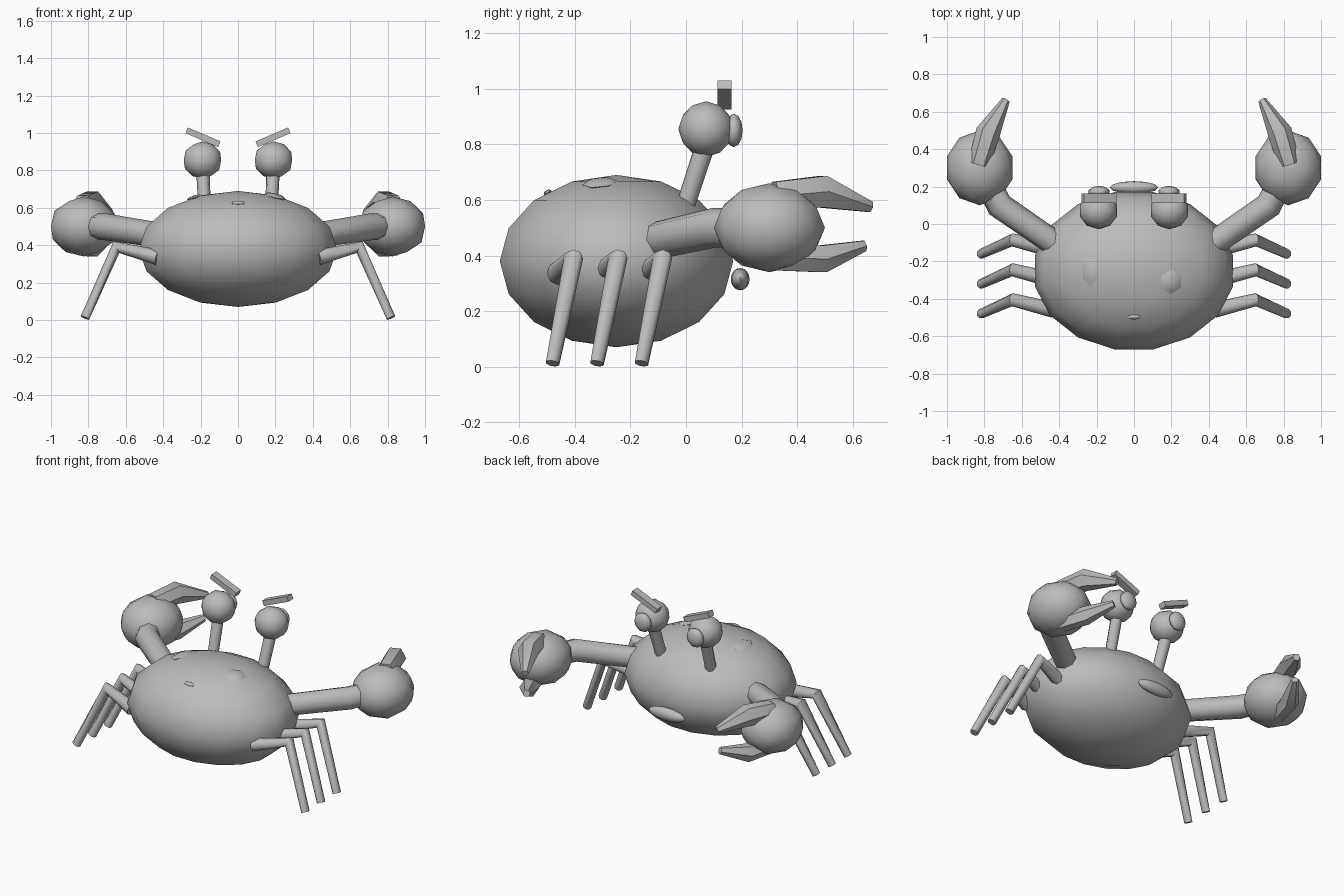
import bpy, bmesh, math
from mathutils import Vector, Matrix

if "Cube" in bpy.data.objects:
    bpy.data.objects.remove(bpy.data.objects["Cube"])

shell_grey = bpy.data.materials.new("shell_grey")
shell_grey.diffuse_color = (0.5, 0.5, 0.5, 1)
shell_grey.use_nodes = True
shell_grey.node_tree.nodes["Principled BSDF"].inputs["Base Color"].default_value = shell_grey.diffuse_color


def finish(bm, name, smooth=True):
    bmesh.ops.recalc_face_normals(bm, faces=bm.faces)
    mesh = bpy.data.meshes.new(name)
    bm.to_mesh(mesh)
    bm.free()
    mesh.materials.append(shell_grey)
    ob = bpy.data.objects.new(name, mesh)
    bpy.context.collection.objects.link(ob)
    if smooth:
        bpy.ops.object.select_all(action='DESELECT')
        bpy.context.view_layer.objects.active = ob
        ob.select_set(True)
        bpy.ops.object.shade_smooth_by_angle(angle=math.radians(52))
    return ob


def ellipsoid(name, centre, radii, segs=0, rings=8, rot=None, turn=0.0):
    """Stretched ball: icosphere when segs is 0, otherwise a UV sphere."""
    bm = bmesh.new()
    if segs:
        bmesh.ops.create_uvsphere(bm, u_segments=segs, v_segments=rings, radius=1)
        bmesh.ops.rotate(bm, verts=bm.verts, matrix=Matrix.Rotation(turn, 3, 'Z'))
    else:
        bmesh.ops.create_icosphere(bm, subdivisions=2, radius=1)
    # fit the extents exactly to the radii
    fit = [radii[i] / max(abs(v.co[i]) for v in bm.verts) for i in range(3)]
    for v in bm.verts:
        p = Vector([v.co[i] * fit[i] for i in range(3)])
        if rot:
            p.rotate(rot)
        v.co = p + Vector(centre)
    return finish(bm, name)


def tube(name, points, radii, sides=8):
    """Tapered limb lofted through a few points."""
    bm = bmesh.new()
    pts = [Vector(p) for p in points]
    rings = []
    for i, p in enumerate(pts):
        into = (p - pts[i - 1]).normalized() if i else Vector()
        out = (pts[i + 1] - p).normalized() if i < len(pts) - 1 else Vector()
        d = (into + out).normalized()
        u = d.cross(Vector((0, 0, 1)) if abs(d.z) < 0.97 else Vector((0, 1, 0))).normalized()
        w = u.cross(d)
        rings.append([bm.verts.new(p + radii[i] * (u * math.cos(a) + w * math.sin(a)))
                      for a in (2 * math.pi * k / sides for k in range(sides))])
    for a, b in zip(rings, rings[1:]):
        for k in range(sides):
            n = (k + 1) % sides
            bm.faces.new((a[k], a[n], b[n], b[k]))
    bm.faces.new(rings[0])
    bm.faces.new(rings[-1])
    return finish(bm, name)


# shell and mouth
BODY, R = Vector((0, -0.25, 0.38)), Vector((0.53, 0.42, 0.31))
ellipsoid("body", BODY, R, 16, 8, turn=math.pi / 16)
ellipsoid("mouth", (0, 0.195, 0.315), (0.13, 0.034, 0.04), 12, 8)

# raised spots lying on the shell
for i, (x, y, rx, ry, rz) in enumerate([(-0.235, -0.25, 0.042, 0.08, 0.012),
                                        (0.2, -0.31, 0.055, 0.065, 0.015),
                                        (0, -0.5, 0.035, 0.015, 0.01)]):
    q = Vector((x, y, 0)) - BODY
    q.z = R.z * math.sqrt(1 - (q.x / R.x) ** 2 - (q.y / R.y) ** 2)
    normal = Vector([q[k] / R[k] ** 2 for k in range(3)])
    ellipsoid(f"shell_spot_{i + 1}", BODY + q * 0.99, (rx, ry, rz), 6, 4,
              rot=Vector((0, 0, 1)).rotation_difference(normal))

for s, side in ((-1, "left"), (1, "right")):
    # eyes with stalks, pupils and slanted brows
    tube(f"{side}_eye_stalk", [(s * 0.178, 0.0, 0.585), (s * 0.188, 0.07, 0.80)], [0.034, 0.036])
    ellipsoid(f"{side}_eye", (s * 0.19, 0.072, 0.855), (0.1, 0.1, 0.1))
    ellipsoid(f"{side}_pupil", (s * 0.187, 0.172, 0.85), (0.055, 0.032, 0.06), 10, 6)
    bm = bmesh.new()
    bmesh.ops.create_cube(bm, size=1)
    bmesh.ops.scale(bm, verts=bm.verts, vec=(0.19, 0.05, 0.033))
    bmesh.ops.rotate(bm, verts=bm.verts, matrix=Matrix.Rotation(-s * math.radians(23), 3, 'Y'))
    bmesh.ops.translate(bm, verts=bm.verts, vec=(s * 0.187, 0.138, 0.977))
    finish(bm, f"{side}_brow", smooth=False)

    # claw arm, palm and the two pincers
    tube(f"{side}_arm", [(s * 0.43, -0.1, 0.455), (s * 0.72, 0.1, 0.5), (s * 0.81, 0.28, 0.5)],
         [0.068, 0.072, 0.065])
    ellipsoid(f"{side}_claw", (s * 0.825, 0.3, 0.5), (0.175, 0.2, 0.16))
    tube(f"{side}_upper_pincer",
         [(s * 0.83, 0.32, 0.615), (s * 0.78, 0.49, 0.63), (s * 0.685, 0.663, 0.575)],
         [0.058, 0.066, 0.022], 6)
    tube(f"{side}_lower_pincer",
         [(s * 0.83, 0.32, 0.39), (s * 0.78, 0.49, 0.388), (s * 0.69, 0.64, 0.435)],
         [0.05, 0.056, 0.022], 6)

    # three bent walking legs
    for i, y in enumerate((-0.085, -0.245, -0.405)):
        tube(f"{side}_leg_{i + 1}",
             [(s * 0.43, y - 0.055, 0.335), (s * 0.65, y, 0.39), (s * 0.818, y - 0.075, 0.012)],
             [0.042, 0.035, 0.026])
